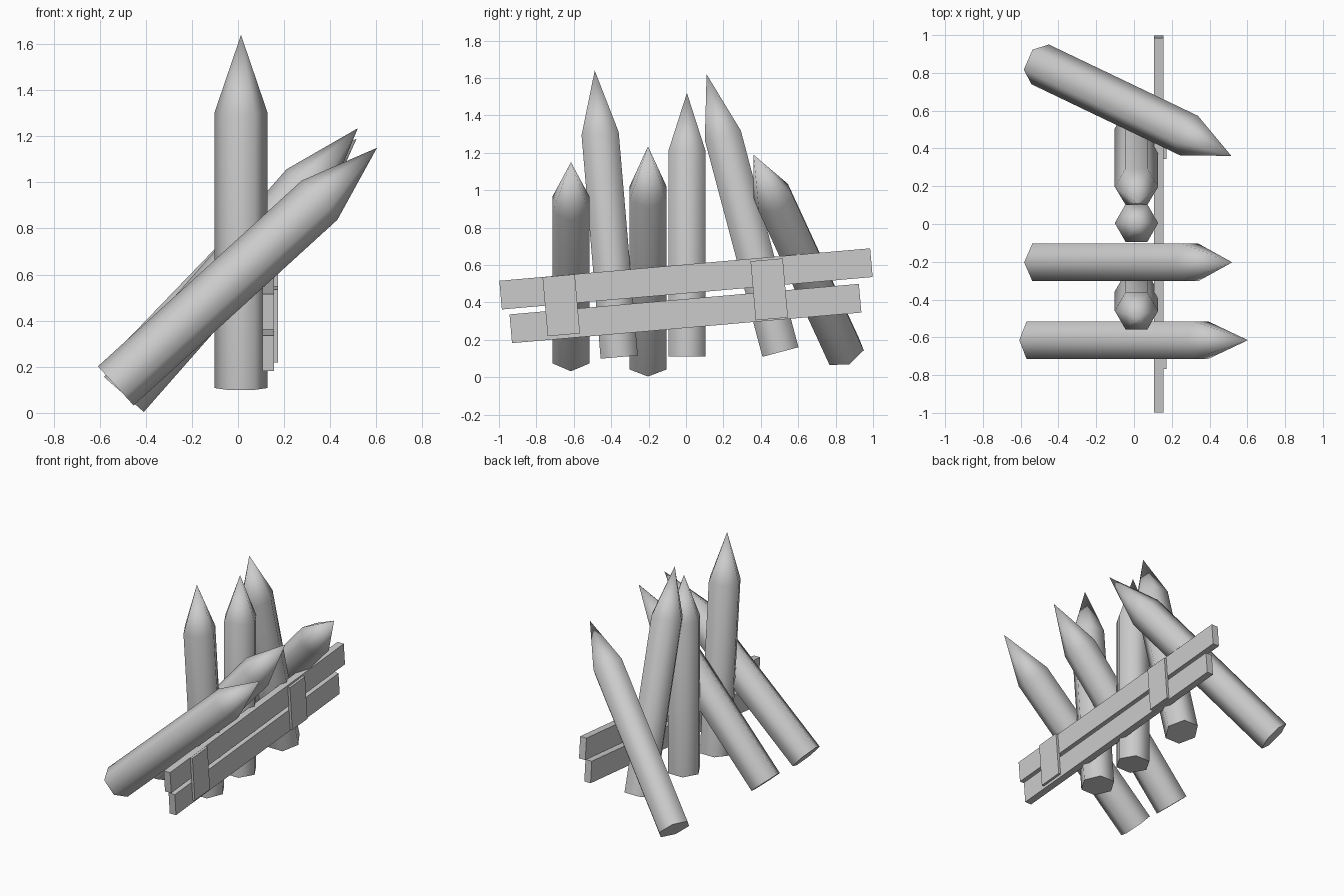
import bpy
import bmesh
import math
from mathutils import Vector, Matrix

old = bpy.data.objects.get("Cube")
if old:
    bpy.data.objects.remove(old, do_unlink=True)

GREY = (0.6, 0.6, 0.6, 1.0)
wood = bpy.data.materials.new("plain_grey")
wood.use_nodes = True
wood.diffuse_color = GREY
wood.node_tree.nodes["Principled BSDF"].inputs["Base Color"].default_value = GREY

RADIUS = 0.115
SHOULDER = 0.78  # share of the stake's length below the point


def add_object(name, bm):
    bmesh.ops.recalc_face_normals(bm, faces=bm.faces)
    mesh = bpy.data.meshes.new(name)
    bm.to_mesh(mesh)
    bm.free()
    mesh.materials.append(wood)
    obj = bpy.data.objects.new(name, mesh)
    bpy.context.collection.objects.link(obj)
    return obj


def stake(name, base, tip, corner=(1, 0, 0)):
    """Six-sided sharpened post; one edge of it points towards corner."""
    base, tip = Vector(base), Vector(tip)
    axis = (tip - base).normalized()
    side = Vector(corner)
    side = (side - axis * side.dot(axis)).normalized()
    across = axis.cross(side)

    bm = bmesh.new()
    rings = []
    for centre in (base, base.lerp(tip, SHOULDER)):
        angles = [math.tau * i / 6 for i in range(6)]
        rings.append([bm.verts.new(centre + RADIUS * (side * math.cos(a) + across * math.sin(a)))
                      for a in angles])
    apex = bm.verts.new(tip)
    low, high = rings
    bm.faces.new(low)
    for i in range(6):
        j = (i + 1) % 6
        bm.faces.new((low[i], low[j], high[j], high[i]))
        bm.faces.new((high[i], high[j], apex))
    obj = add_object(name, bm)

    # Rounded sides, crisp cut end
    bpy.ops.object.select_all(action='DESELECT')
    obj.select_set(True)
    bpy.context.view_layer.objects.active = obj
    bpy.ops.object.shade_smooth_by_angle(angle=math.radians(70))


def board(name, centre, size, tilt):
    """Flat-sided box tilted about the x axis."""
    bm = bmesh.new()
    matrix = (Matrix.Translation(centre) @ Matrix.Rotation(math.radians(tilt), 4, 'X')
              @ Matrix.Diagonal((*size, 1)))
    bmesh.ops.create_cube(bm, size=1, matrix=matrix)
    add_object(name, bm)


# Upright stakes
stake("upright_stake_middle", (0.013, 0.005, 0.11), (0.013, 0.005, 1.52))
stake("upright_stake_front", (0.013, -0.357, 0.108), (0.013, -0.488, 1.64))
stake("upright_stake_back", (0.013, 0.505, 0.135), (0.013, 0.11, 1.62))

# Slanted stakes
stake("slanted_stake_front", (-0.53, -0.615, 0.117), (0.603, -0.615, 1.15))
stake("slanted_stake_middle", (-0.495, -0.203, 0.08), (0.52, -0.203, 1.235))
stake("slanted_stake_back", (-0.497, 0.845, 0.14), (0.515, 0.361, 1.19), (0.39, 0.92, 0.03))

# Rails and the cleats that join them
board("upper_rail", (0.131, 0, 0.526), (0.05, 1.99, 0.154), 5)
board("lower_rail", (0.131, -0.003, 0.341), (0.05, 1.875, 0.154), 5)
board("cleat_front", (0.162, -0.667, 0.385), (0.022, 0.173, 0.317), 5)
board("cleat_back", (0.162, 0.445, 0.47), (0.022, 0.173, 0.317), 5)
